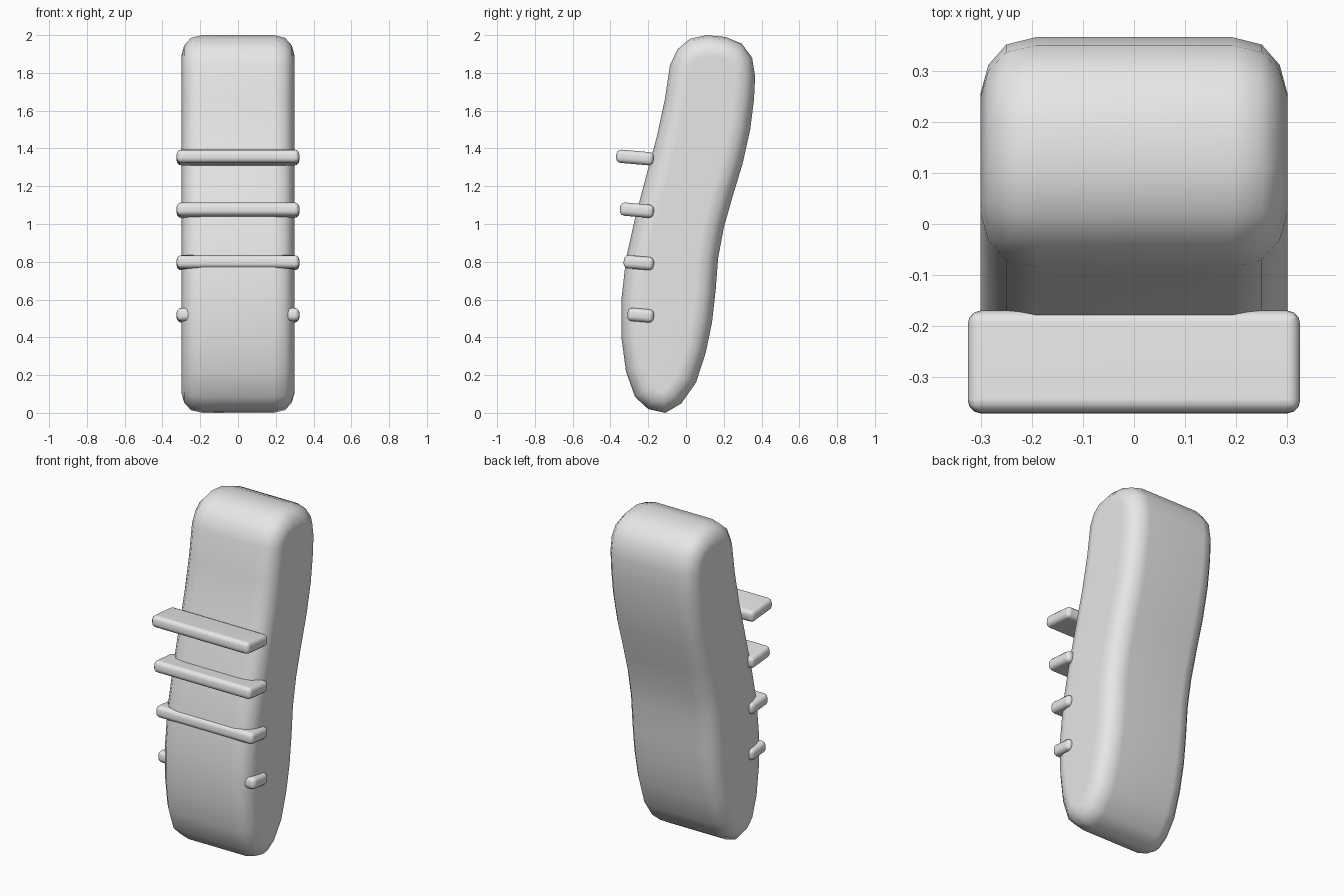
import bpy, bmesh, math
from mathutils import Vector

if "Cube" in bpy.data.objects:
    bpy.data.objects.remove(bpy.data.objects["Cube"])

grey = bpy.data.materials.new("light grey")
grey.diffuse_color = (0.8, 0.8, 0.8, 1)
grey.use_nodes = True
grey.node_tree.nodes["Principled BSDF"].inputs["Base Color"].default_value = grey.diffuse_color


def finish(obj):
    obj.data.materials.append(grey)
    for p in obj.data.polygons:
        p.use_smooth = True
    mod = obj.modifiers.new("weighted normals", 'WEIGHTED_NORMAL')
    mod.keep_sharp = True


def add_object(name, bm):
    bmesh.ops.recalc_face_normals(bm, faces=bm.faces)
    mesh = bpy.data.meshes.new(name)
    bm.to_mesh(mesh)
    bm.free()
    obj = bpy.data.objects.new(name, mesh)
    bpy.context.collection.objects.link(obj)
    return obj


# Side outline of the curved body (y, z), clockwise from the top
outline = [Vector(p) for p in [
    (0.11, 2.0), (0.21, 1.99), (0.295, 1.955), (0.35, 1.88), (0.366, 1.78),
    (0.36, 1.66), (0.34, 1.50), (0.30, 1.32), (0.245, 1.14), (0.20, 0.98),
    (0.17, 0.82), (0.157, 0.65), (0.138, 0.48), (0.105, 0.32), (0.053, 0.16),
    (-0.025, 0.05), (-0.11, 0.0), (-0.20, 0.02), (-0.27, 0.085),
    (-0.318, 0.22), (-0.342, 0.40), (-0.342, 0.60), (-0.317, 0.82),
    (-0.27, 1.03), (-0.212, 1.25), (-0.155, 1.46), (-0.112, 1.66),
    (-0.085, 1.84), (-0.045, 1.925), (0.02, 1.98)]]


def inset(d):
    pts = []
    n = len(outline)
    for i, p in enumerate(outline):
        t = (outline[(i + 1) % n] - outline[i - 1]).normalized()
        pts.append(p + Vector((t.y, -t.x)) * d)
    return pts


# Body: outline swept across x with rounded rims
rim = [(0.3, 0.11), (0.285, 0.055), (0.25, 0.015), (0.19, 0.0)]
sections = [(-x, d) for x, d in rim] + rim[::-1]
bm = bmesh.new()
rings = [[bm.verts.new((x, p.x, p.y)) for p in inset(d)] for x, d in sections]
n = len(outline)
for a, b in zip(rings, rings[1:]):
    for i in range(n):
        j = (i + 1) % n
        bm.faces.new((a[i], a[j], b[j], b[i]))
bm.faces.new(rings[0])
bm.faces.new(rings[-1])
finish(add_object("curved_body", bm))

# Cross bars: front y, centre z, the back ends are all at y = -0.17
bars = [(-0.31, 0.517), (-0.33, 0.795), (-0.35, 1.073), (-0.37, 1.352)]
for k, (front, z) in enumerate(bars):
    depth = -0.17 - front
    bm = bmesh.new()
    bmesh.ops.create_cube(bm, size=1)
    bmesh.ops.scale(bm, vec=(0.65, depth, 0.07), verts=bm.verts)
    bmesh.ops.bevel(bm, geom=bm.edges[:], offset=0.025, segments=3,
                    profile=0.5, affect='EDGES')
    bar = add_object(f"cross_bar_{k + 1}", bm)
    bar.location = (0, front + depth / 2, z)
    bar.rotation_euler.x = math.radians(-5)
    finish(bar)
